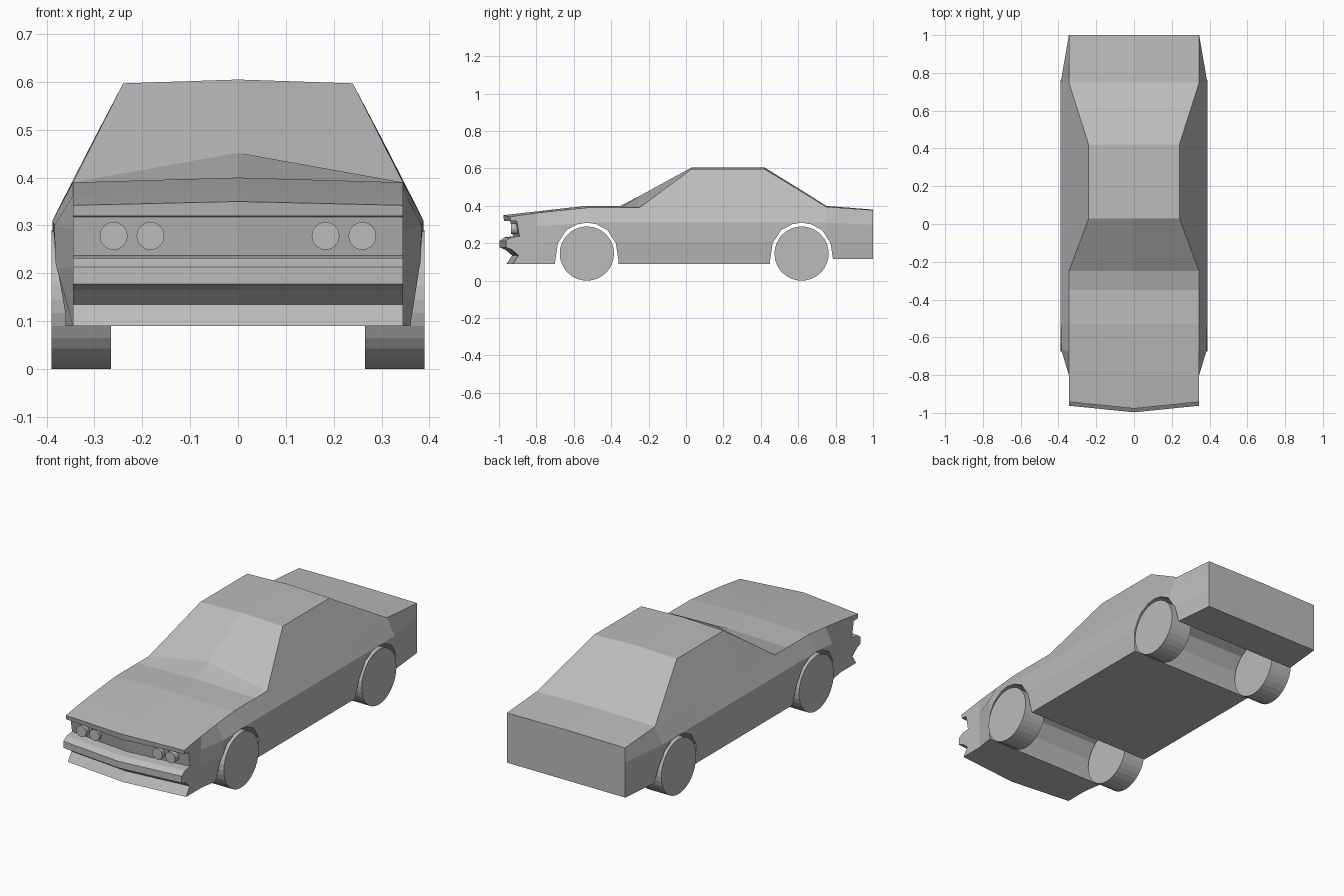
import bpy, bmesh, math
from mathutils import Matrix

if "Cube" in bpy.data.objects:
    bpy.data.objects.remove(bpy.data.objects["Cube"], do_unlink=True)

GREY = (0.5, 0.5, 0.5, 1)
paint = bpy.data.materials.new("plain_grey")
paint.use_nodes = True
paint.diffuse_color = GREY
paint.node_tree.nodes["Principled BSDF"].inputs["Base Color"].default_value = GREY

FRONT_AXLE, REAR_AXLE = -0.53, 0.618
WHEEL_R = 0.145


def finish(name, bm):
    """Turn a bmesh into a grey object with outward normals."""
    bmesh.ops.remove_doubles(bm, verts=bm.verts, dist=0.0005)
    bmesh.ops.recalc_face_normals(bm, faces=bm.faces)
    mesh = bpy.data.meshes.new(name)
    bm.to_mesh(mesh)
    bm.free()
    mesh.materials.append(paint)
    obj = bpy.data.objects.new(name, mesh)
    bpy.context.scene.collection.objects.link(obj)
    return obj


def loft(name, rings):
    """Skin a row of closed rings and cap both ends."""
    bm = bmesh.new()
    rows = [[bm.verts.new(p) for p in ring] for ring in rings]
    for a, b in zip(rows, rows[1:]):
        for i in range(len(a)):
            j = (i + 1) % len(a)
            bm.faces.new((a[i], a[j], b[j], b[i]))
    bm.faces.new(rows[0])
    bm.faces.new(rows[-1])
    return finish(name, bm)


def cylinder(name, x, y, z, radius, depth, axis, sides):
    bm = bmesh.new()
    turn = Matrix.Rotation(math.pi / 2, 4, axis)
    bmesh.ops.create_cone(bm, cap_ends=True, segments=sides, radius1=radius,
                          radius2=radius, depth=depth,
                          matrix=Matrix.Translation((x, y, z)) @ turn)
    return finish(name, bm)


# Body stations: y, bottom z, sill x, crease x, crease z, belt z, roof x, roof z, centre z
stations = [
    (-0.80, 0.09, 0.345, 0.345, 0.29, 0.362, 0.345, 0.362, 0.37),
    (-0.67, 0.09, 0.365, 0.384, 0.30, 0.376, 0.345, 0.376, 0.385),
    (-0.53, 0.09, 0.37, 0.388, 0.31, 0.39, 0.345, 0.39, 0.40),
    (-0.35, 0.09, 0.37, 0.388, 0.31, 0.39, 0.345, 0.39, 0.40),
    (-0.25, 0.09, 0.37, 0.388, 0.31, 0.39, 0.345, 0.39, 0.452),
    (0.03, 0.09, 0.37, 0.388, 0.31, 0.392, 0.24, 0.597, 0.605),
    (0.42, 0.09, 0.37, 0.388, 0.31, 0.395, 0.24, 0.597, 0.605),
    (0.62, 0.09, 0.37, 0.388, 0.31, 0.395, 0.304, 0.475, 0.482),
    (0.75, 0.115, 0.37, 0.388, 0.31, 0.395, 0.345, 0.395, 0.40),
    (1.00, 0.115, 0.345, 0.345, 0.30, 0.377, 0.345, 0.377, 0.38),
]


def section(y, zb, xs, xc, zc, zbelt, xr, zr, zmid):
    half = [(xs, zb), (xc - 0.15 * (xc - xs), 0.21), (xc, zc), (0.345, zbelt), (xr, zr)]
    right = [(x, y, z) for x, z in half]
    left = [(-x, y, z) for x, z in reversed(half)]
    return [(0, y, zb)] + right + [(0, y, zmid)] + left


body = loft("body", [section(*s) for s in stations])

# Wheel arches cut right through the body
ARCH = [(0.17, -0.05), (0.17, 0.10), (0.155, 0.20), (0.11, 0.27), (0.05, 0.302)]
arch_profile = ARCH + [(0, 0.31)] + [(-y, z) for y, z in reversed(ARCH)]
for label, axle in (("front", FRONT_AXLE), ("rear", REAR_AXLE)):
    cutter = loft(label + "_arch_cutter",
                  [[(x, axle + y, z) for y, z in arch_profile] for x in (-0.6, 0.6)])
    cutter.hide_render = True
    cutter.hide_set(True)
    cut = body.modifiers.new(label + "_arch", "BOOLEAN")
    cut.operation = "DIFFERENCE"
    cut.solver = "EXACT"
    cut.object = cutter

# Bake the cuts, then drop the cutters
bpy.context.view_layer.update()
baked = bpy.data.meshes.new_from_object(
    body.evaluated_get(bpy.context.evaluated_depsgraph_get()))
body.modifiers.clear()
body.data = baked
for label in ("front", "rear"):
    bpy.data.objects.remove(bpy.data.objects[label + "_arch_cutter"], do_unlink=True)

# Nose: lip, grille, bumper and lower valance, swept across a shallow V
nose_profile = [(-0.80, 0.362), (-0.942, 0.342), (-0.938, 0.32), (-0.905, 0.318),
                (-0.89, 0.237), (-0.935, 0.232), (-0.962, 0.213), (-0.962, 0.178),
                (-0.93, 0.165), (-0.895, 0.135), (-0.925, 0.09), (-0.80, 0.09)]


def nose_ring(x, v):
    return [(x, y - (0.035 * v if y < -0.81 else 0), z + (0.008 * v if z > 0.33 else 0))
            for y, z in nose_profile]


loft("nose", [nose_ring(-0.345, 0), nose_ring(0, 1), nose_ring(0.345, 0)])

# Wheels and paired headlights
for side, s in (("left", 1), ("right", -1)):
    for end, axle in (("front", FRONT_AXLE), ("rear", REAR_AXLE)):
        cylinder(f"{end}_{side}_wheel", s * 0.3275, axle, WHEEL_R, WHEEL_R, 0.125, "Y", 32)
    for place, x in (("inner", 0.183), ("outer", 0.26)):
        cylinder(f"{side}_{place}_headlight", s * x, -0.91, 0.278, 0.029, 0.05, "X", 24)
